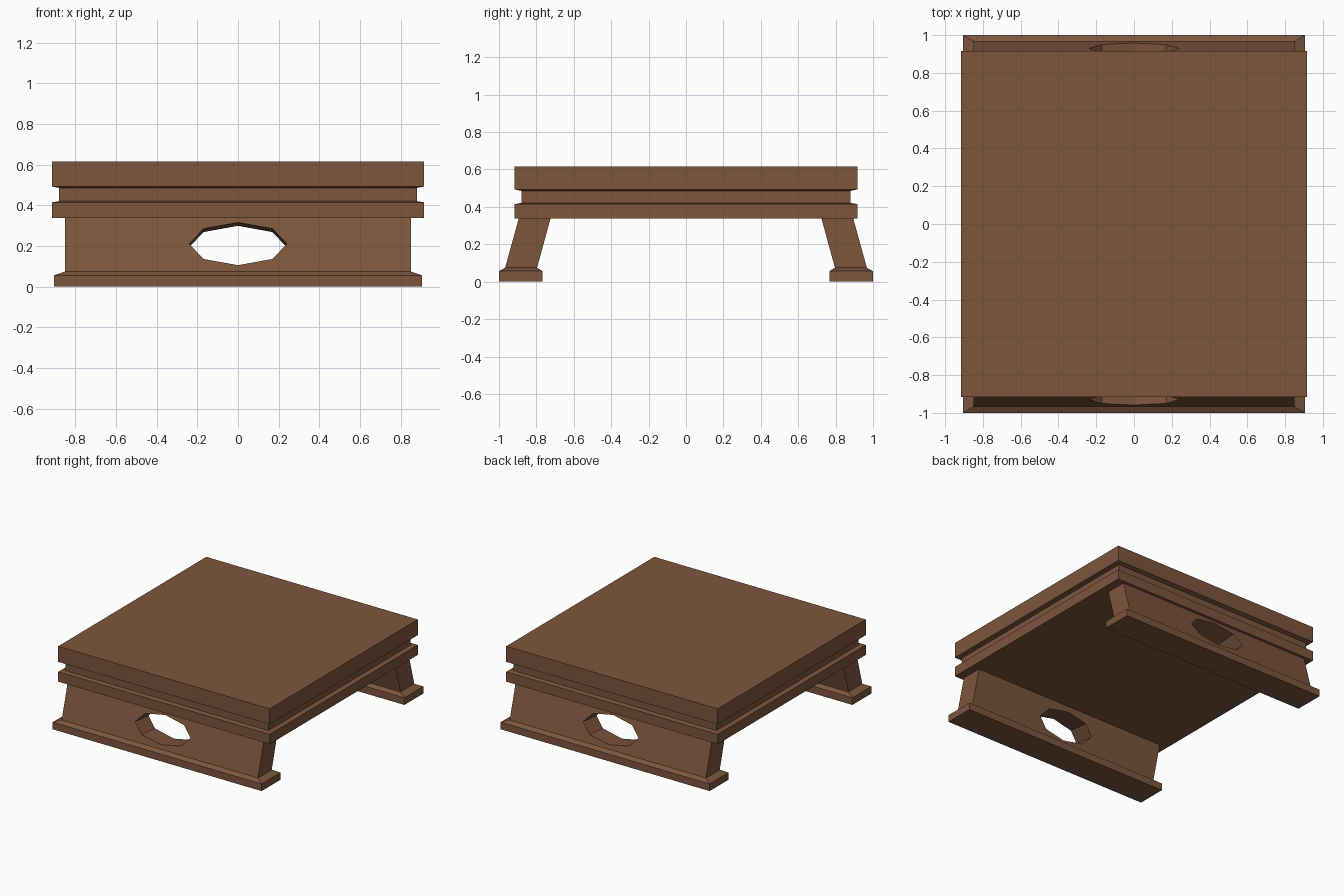
import bpy, bmesh, math

if "Cube" in bpy.data.objects:
    bpy.data.objects.remove(bpy.data.objects["Cube"])

wood = bpy.data.materials.new("warm brown wood")
wood.diffuse_color = (0.205, 0.092, 0.046, 1)
wood.use_nodes = True
wood.node_tree.nodes["Principled BSDF"].inputs["Base Color"].default_value = wood.diffuse_color


def loft(name, rings):
    """Solid skinned through closed rings of points, capped at both ends."""
    bm = bmesh.new()
    rows = [[bm.verts.new(p) for p in ring] for ring in rings]
    n = len(rows[0])
    for a, b in zip(rows, rows[1:]):
        for i in range(n):
            j = (i + 1) % n
            bm.faces.new((a[i], a[j], b[j], b[i]))
    bm.faces.new(rows[0])
    bm.faces.new(rows[-1])
    bmesh.ops.recalc_face_normals(bm, faces=bm.faces)
    mesh = bpy.data.meshes.new(name)
    bm.to_mesh(mesh)
    bm.free()
    mesh.materials.append(wood)
    ob = bpy.data.objects.new(name, mesh)
    bpy.context.collection.objects.link(ob)
    return ob


def rect(x, y0, y1, z):
    return [(-x, y0, z), (x, y0, z), (x, y1, z), (-x, y1, z)]


# Table top: two square slabs with a recessed groove between them
profile = [(0.916, 0.338), (0.916, 0.415), (0.88, 0.421),
           (0.88, 0.486), (0.916, 0.493), (0.916, 0.615)]
loft("table_top", [rect(r, -r, r, z) for r, z in profile])

# Leaning panel legs with flared feet, mirrored front and back
leg_profile = [(0.905, 0.766, 1.0, 0.0), (0.905, 0.766, 1.0, 0.056),
               (0.85, 0.796, 0.967, 0.075), (0.85, 0.724, 0.894, 0.339)]
for side, s in (("front", -1), ("back", 1)):
    leg = loft(side + "_leg", [rect(x, s * a, s * b, z) for x, a, b, z in leg_profile])

    # Eight-sided handle hole, dipping slightly towards the inside
    def hole_ring(y):
        cz = 0.211 - 0.1 * (0.93 - y)
        return [(0.24 * math.cos(k * math.pi / 4), s * y,
                 cz + 0.108 * math.sin(k * math.pi / 4)) for k in range(8)]
    cutter = loft(side + "_hole_cutter", [hole_ring(0.6), hole_ring(1.1)])
    cutter.hide_render = True
    cutter.hide_set(True)
    cut = leg.modifiers.new("handle hole", 'BOOLEAN')
    cut.operation = 'DIFFERENCE'
    cut.solver = 'EXACT'
    cut.object = cutter
